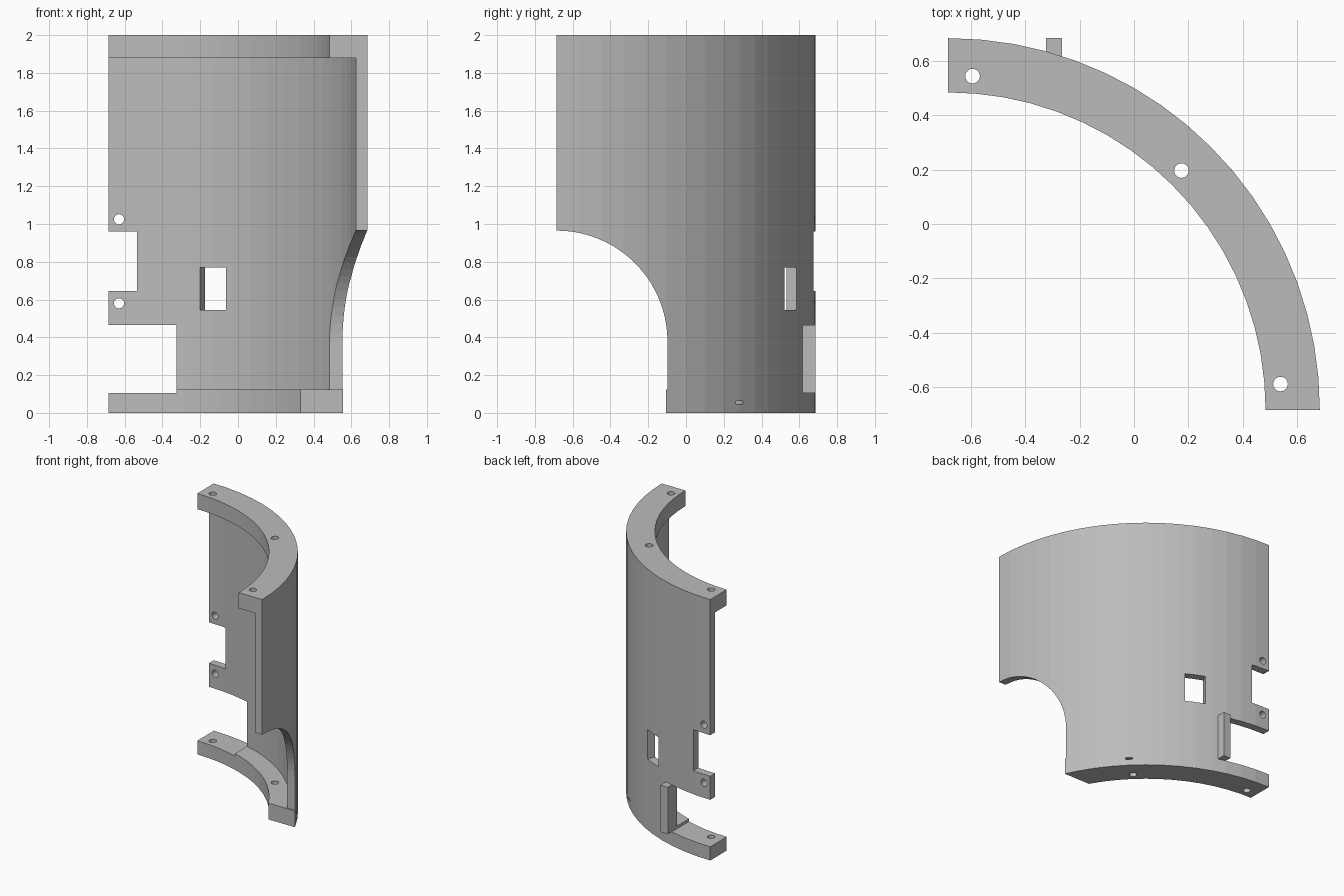
import bpy, bmesh
from math import sin, cos, pi, radians
from mathutils import Matrix, Vector

if "Cube" in bpy.data.objects:
    bpy.data.objects.remove(bpy.data.objects["Cube"], do_unlink=True)

HALF = 0.685                 # the arc axis stands at (-HALF, -HALF)
R_OUT, R_WALL, R_FLANGE = 1.37, 1.31, 1.17
SEGMENTS = 18

gray = bpy.data.materials.new("plain gray")
gray.use_nodes = True
COLOR = (0.5, 0.5, 0.5, 1)
gray.diffuse_color = COLOR
gray.node_tree.nodes["Principled BSDF"].inputs["Base Color"].default_value = COLOR


def make_object(name, bm):
    bmesh.ops.recalc_face_normals(bm, faces=bm.faces)
    mesh = bpy.data.meshes.new(name)
    bm.to_mesh(mesh)
    bm.free()
    mesh.materials.append(gray)
    obj = bpy.data.objects.new(name, mesh)
    bpy.context.collection.objects.link(obj)
    return obj


def loft(name, rings):
    """Solid skinned through rings of points, capped at both ends."""
    bm = bmesh.new()
    loops = [[bm.verts.new(p) for p in ring] for ring in rings]
    for a, b in zip(loops, loops[1:]):
        for i in range(len(a)):
            j = (i + 1) % len(a)
            bm.faces.new((a[i], a[j], b[j], b[i]))
    bm.faces.new(loops[0])
    bm.faces.new(loops[-1])
    return make_object(name, bm)


def box(name, low, high, turn=Matrix()):
    bm = bmesh.new()
    bmesh.ops.create_cube(bm, size=1)
    low, high = Vector(low), Vector(high)
    place = Matrix.Translation((low + high) / 2) @ Matrix.Diagonal((*(high - low), 1))
    bm.transform(turn @ place)
    return make_object(name, bm)


def rod(name, center, radius, depth, turn):
    bm = bmesh.new()
    bmesh.ops.create_cone(bm, cap_ends=True, segments=20, radius1=radius,
                          radius2=radius, depth=depth)
    bm.transform(Matrix.Translation(center) @ turn)
    return make_object(name, bm)


def radial(angle):
    """Frame at the arc axis whose x points outward at the given angle."""
    return Matrix.Translation((-HALF, -HALF, 0)) @ Matrix.Rotation(radians(angle), 4, 'Z')


# Quarter shell: C-shaped section with a flange at top and bottom
section = [(R_FLANGE, 0), (R_OUT, 0), (R_OUT, 2), (R_FLANGE, 2),
           (R_FLANGE, 1.88), (R_WALL, 1.88), (R_WALL, 0.125), (R_FLANGE, 0.125)]
angles = [pi / 2 * i / SEGMENTS for i in range(SEGMENTS + 1)]
shell = loft("quarter_shell", [[(r * cos(a) - HALF, r * sin(a) - HALF, z)
                                for r, z in section] for a in angles])

# Arched side opening
arch = [(-0.9, -0.1), (-0.107, -0.1), (-0.107, 0.125), (-0.098, 0.125)]
arch += [(-HALF + 0.587 * cos(pi / 2 * i / 20), 0.378 + 0.587 * sin(pi / 2 * i / 20))
         for i in range(21)]
arch += [(-0.9, 0.965)]
cutters = [loft("arch_cutter", [[(x, y, z) for y, z in arch] for x in (-1, 1)])]

# Edge notches, window and drain slit
cutters.append(box("lower_notch", (-1, 0.2, 0.105), (-0.325, 1, 0.465)))
cutters.append(box("upper_notch", (-1, 0.2, 0.645), (-0.535, 1, 0.96)))
cutters.append(box("window_cutter", (1.2, -0.075, 0.545), (1.5, 0.075, 0.77), radial(65)))
cutters.append(box("slit_cutter", (1.25, -0.025, 0.048), (1.5, 0.025, 0.063), radial(45)))

# Bolt holes: vertical through the flanges, horizontal through the wall
for x, y in ((-0.595, 0.545), (0.175, 0.197), (0.54, -0.59)):
    cutters.append(rod("flange_hole", (x, y, 1), 0.027, 3, Matrix()))
for z in (0.58, 1.025):
    cutters.append(rod("wall_hole", (-0.63, 0.6, z), 0.027, 1, Matrix.Rotation(pi / 2, 4, 'X')))
cutters.append(rod("set_screw_hole", radial(45) @ Vector((1.18, 0, 0.07)), 0.025, 0.2,
                   Matrix.Rotation(pi / 4, 4, 'Z') @ Matrix.Rotation(pi / 2, 4, 'Y')))

bpy.context.view_layer.objects.active = shell
for cutter in cutters:
    mod = shell.modifiers.new("cut", 'BOOLEAN')
    mod.operation = 'DIFFERENCE'
    mod.solver = 'EXACT'
    mod.object = cutter
    bpy.ops.object.modifier_apply(modifier=mod.name)
    bpy.data.objects.remove(cutter, do_unlink=True)

# Outer rib beside the lower notch
box("outer_rib", (-0.325, 0.59, 0.106), (-0.265, HALF, 0.465))
